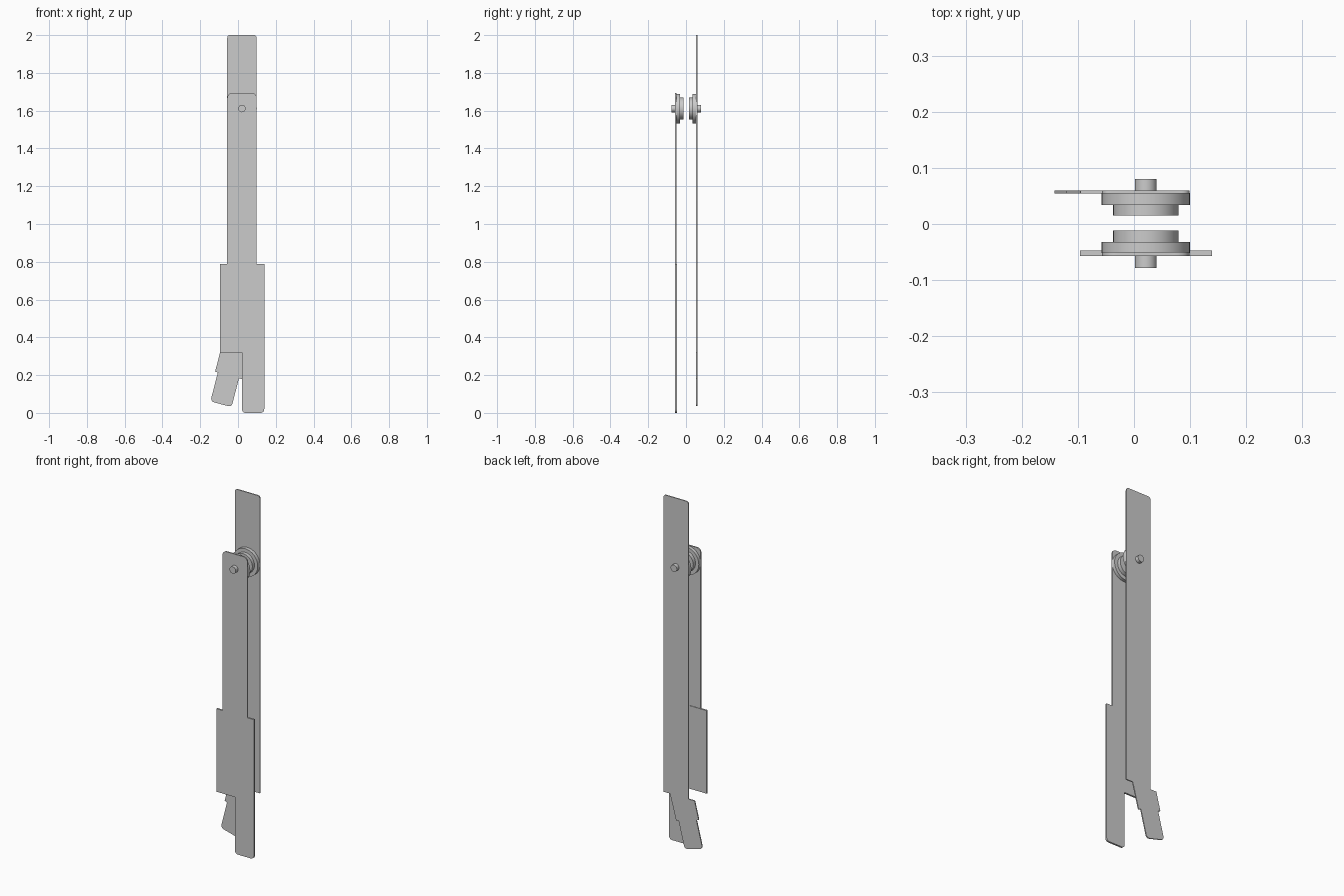
import bpy, bmesh
from math import radians
from mathutils import Vector, Matrix

if "Cube" in bpy.data.objects:
    bpy.data.objects.remove(bpy.data.objects["Cube"])

PIVOT_X, PIVOT_Z = 0.021, 1.611


def finish(bm, name):
    bmesh.ops.recalc_face_normals(bm, faces=bm.faces)
    mesh = bpy.data.meshes.new(name)
    bm.to_mesh(mesh)
    bm.free()
    obj = bpy.data.objects.new(name, mesh)
    bpy.context.collection.objects.link(obj)
    bpy.ops.object.select_all(action='DESELECT')
    bpy.context.view_layer.objects.active = obj
    obj.select_set(True)
    bpy.ops.object.shade_smooth_by_angle(angle=radians(30))
    return obj


def rounded(outline, steps=6):
    """Turn (x, z, radius) corners into an outline with rounded corners."""
    pts = []
    n = len(outline)
    for i, (x, z, r) in enumerate(outline):
        p = Vector((x, z))
        if r == 0:
            pts.append(p)
            continue
        a = p + (Vector(outline[i - 1][:2]) - p).normalized() * r
        b = p + (Vector(outline[(i + 1) % n][:2]) - p).normalized() * r
        for k in range(steps + 1):
            t = k / steps
            w = 2 * t * (1 - t) * 0.83
            u, v = (1 - t) ** 2, t ** 2
            pts.append((a * u + p * w + b * v) / (u + w + v))
    return pts


def plate(name, outline, y0, y1):
    """Flat sheet in the xz plane between two y depths."""
    bm = bmesh.new()
    face = bm.faces.new([bm.verts.new((p.x, y0, p.y)) for p in rounded(outline)])
    ext = bmesh.ops.extrude_face_region(bm, geom=[face], use_keep_orig=True)
    verts = [g for g in ext['geom'] if isinstance(g, bmesh.types.BMVert)]
    bmesh.ops.translate(bm, verts=verts, vec=(0, y1 - y0, 0))
    return finish(bm, name)


def disc(name, radius, y0, y1, segments):
    """Cylinder on the pivot axis."""
    bm = bmesh.new()
    m = Matrix.Translation((PIVOT_X, (y0 + y1) / 2, PIVOT_Z)) @ Matrix.Rotation(radians(90), 4, 'X')
    bmesh.ops.create_cone(bm, cap_ends=True, segments=segments, radius1=radius,
                          radius2=radius, depth=abs(y1 - y0), matrix=m)
    return finish(bm, name)


# front arm: narrow blade, wide guard with an offset handle
plate("front_arm", [(-0.057, 0.78, 0), (0.099, 0.78, 0), (0.099, 1.693, 0.027),
                    (-0.057, 1.693, 0.027)], -0.057, -0.050)
plate("front_guard_handle", [(-0.096, 0.32, 0), (0.021, 0.32, 0), (0.021, 0, 0.02),
                             (0.139, 0, 0.02), (0.139, 0.789, 0),
                             (-0.096, 0.789, 0)], -0.057, -0.047)

# back arm: long blade with a slanted, stepped handle
plate("back_arm", [(-0.057, 0.32, 0), (-0.095, 0.32, 0), (-0.121, 0.219, 0),
                   (-0.107, 0.213, 0), (-0.146, 0.061, 0.02), (-0.034, 0.031, 0.02),
                   (0.005, 0.183, 0), (0.020, 0.179, 0), (0.058, 0.32, 0),
                   (0.099, 0.32, 0), (0.099, 2.0, 0.015),
                   (-0.057, 2.0, 0.015)], 0.054, 0.060)

# stepped pivot discs with an outer pin on each arm
for side, layers in (("front", (-0.052, -0.032, -0.012, -0.078)),
                     ("back", (0.055, 0.034, 0.015, 0.080))):
    base, step, tip, pin = layers
    disc(side + "_large_disc", 0.0785, base, step, 64)
    disc(side + "_small_disc", 0.058, step, tip, 64)
    disc(side + "_pivot_pin", 0.0195, base, pin, 32)
